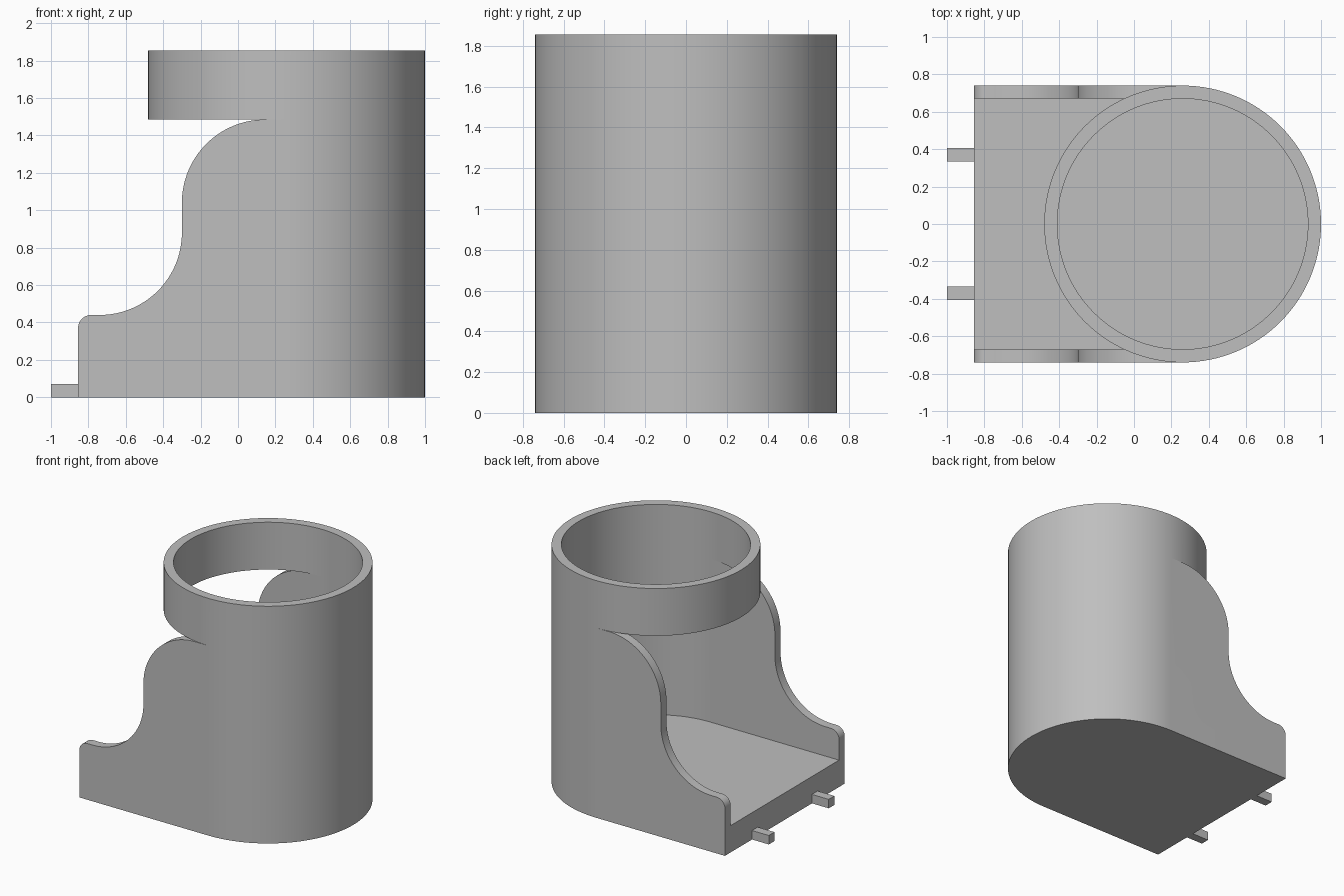
import bpy
import bmesh
from math import cos, sin, radians
from mathutils import Vector

if "Cube" in bpy.data.objects:
    bpy.data.objects.remove(bpy.data.objects["Cube"], do_unlink=True)

CX, R_OUT, R_IN = 0.26, 0.74, 0.67
BACK, FLOOR, RING, TOP = -0.855, 0.21, 1.485, 1.855

grey = bpy.data.materials.new("plain grey")
grey.use_nodes = True
colour = (0.52, 0.52, 0.52, 1)
grey.diffuse_color = colour
grey.node_tree.nodes["Principled BSDF"].inputs["Base Color"].default_value = colour


def arc(cx, cy, r, start, end, steps):
    angles = [radians(start + (end - start) * i / steps) for i in range(steps + 1)]
    return [(cx + r * cos(a), cy + r * sin(a)) for a in angles]


def prism(name, outline, place, offset):
    """Extrude a 2D outline, placed in space by a function, along an offset."""
    bm = bmesh.new()
    face = bm.faces.new([bm.verts.new(place(u, v)) for u, v in outline])
    grown = bmesh.ops.extrude_face_region(bm, geom=[face], use_keep_orig=True)
    moved = [g for g in grown["geom"] if isinstance(g, bmesh.types.BMVert)]
    bmesh.ops.translate(bm, vec=Vector(offset), verts=moved)
    bmesh.ops.recalc_face_normals(bm, faces=bm.faces)
    mesh = bpy.data.meshes.new(name)
    bm.to_mesh(mesh)
    bm.free()
    mesh.materials.append(grey)
    obj = bpy.data.objects.new(name, mesh)
    bpy.context.collection.objects.link(obj)
    return obj


def upright(name, outline, z0, z1):
    return prism(name, outline, lambda x, y: (x, y, z0), (0, 0, z1 - z0))


def combine(target, tool, operation):
    mod = target.modifiers.new(operation.lower(), "BOOLEAN")
    mod.operation, mod.object, mod.solver = operation, tool, "EXACT"
    bpy.context.view_layer.objects.active = target
    bpy.ops.object.modifier_apply(modifier=mod.name)
    bpy.data.objects.remove(tool, do_unlink=True)


def u_outline(r, back):
    return [(back, -r)] + arc(CX, 0, r, -90, 90, 64) + [(back, r)]


def circle(r):
    return arc(CX, 0, r, -90, 270, 128)[:-1]


# Open-backed body with a floor
body = upright("body", u_outline(R_OUT, BACK), 0, RING)
combine(body, upright("hollow", u_outline(R_IN, -1.2), FLOOR, 1.7), "DIFFERENCE")

# S-curved edge of both side walls
sweep = (arc(-0.785, 0.37, 0.07, 180, 90, 12)
         + arc(-0.74, 0.88, 0.44, -90, 0, 32)
         + arc(0.145, 1.04, 0.445, 180, 90, 32)
         + [(0.145, 1.7), (-1.2, 1.7), (-1.2, 0.37)])
combine(body, prism("sweep", sweep, lambda x, z: (x, -1, z), (0, 2, 0)), "DIFFERENCE")

# Full ring on top
ring = upright("ring", circle(R_OUT), RING, TOP)
combine(ring, upright("bore", circle(R_IN), 1.2, 2), "DIFFERENCE")
combine(body, ring, "UNION")

# Two pegs at the foot of the open end
for side, label in ((1, "left"), (-1, "right")):
    y0, y1 = side * 0.335, side * 0.405
    upright("peg_" + label, [(-1, y0), (BACK, y0), (BACK, y1), (-1, y1)], 0, 0.07)

# Smooth curves, sharp edges
bpy.ops.object.select_all(action="DESELECT")
body.select_set(True)
bpy.context.view_layer.objects.active = body
bpy.ops.object.shade_smooth_by_angle(angle=radians(30))
